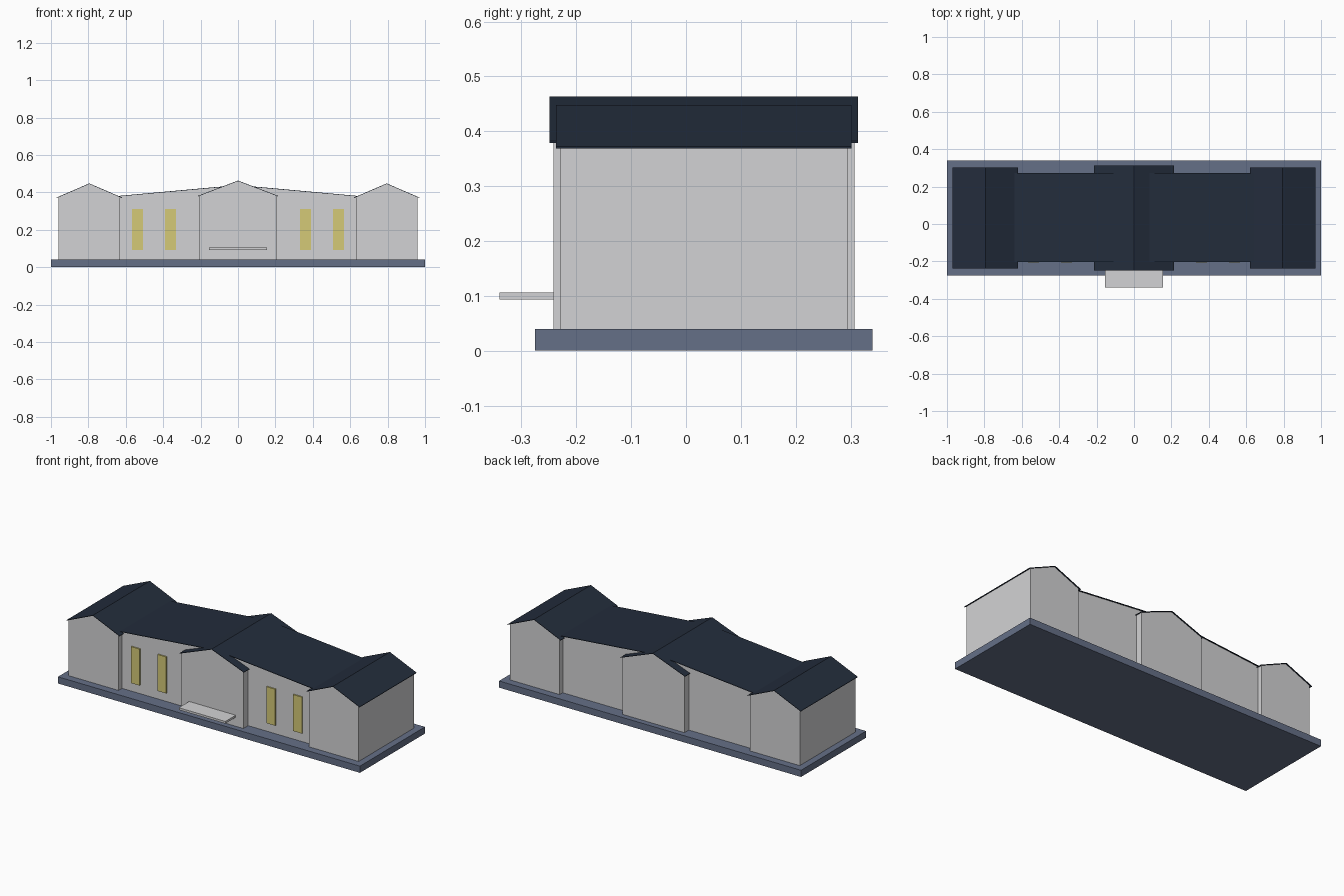
import bpy

cube = bpy.data.objects.get("Cube")
if cube:
    bpy.data.objects.remove(cube, do_unlink=True)


def material(name, rgb):
    mat = bpy.data.materials.new(name)
    mat.use_nodes = True
    mat.diffuse_color = (*rgb, 1)
    mat.node_tree.nodes["Principled BSDF"].inputs["Base Color"].default_value = (*rgb, 1)
    return mat


WALL = material("pale grey wall", (0.65, 0.65, 0.66))
ROOF = material("dark slate roof", (0.017, 0.026, 0.045))
BASE = material("blue grey plinth", (0.13, 0.16, 0.245))
GLASS = material("yellow window", (0.66, 0.59, 0.185))


def extrude_profile(name, profile, y0, y1, mat):
    """Extrude a counter-clockwise x-z outline from y0 (front) to y1 (back)."""
    n = len(profile)
    verts = [(x, y, z) for y in (y0, y1) for x, z in profile]
    faces = [tuple(range(n)), tuple(range(2 * n - 1, n - 1, -1))]
    faces += [(i, i + n, (i + 1) % n + n, (i + 1) % n) for i in range(n)]
    mesh = bpy.data.meshes.new(name)
    mesh.from_pydata(verts, [], faces)
    mesh.materials.append(mat)
    obj = bpy.data.objects.new(name, mesh)
    bpy.context.collection.objects.link(obj)
    return obj


def box(name, x0, x1, y0, y1, z0, z1, mat):
    return extrude_profile(name, [(x0, z0), (x1, z0), (x1, z1), (x0, z1)], y0, y1, mat)


def gabled_block(name, x, half, roof_half, ridge, eave, y0, y1, lip=0.007):
    """Gable-ended walls with a thin folded roof sheet overhanging all round."""
    slope = (ridge - eave) / roof_half
    top = ridge - slope * half
    extrude_profile(name + "_walls", [
        (x - half, FLOOR), (x + half, FLOOR), (x + half, top), (x, ridge), (x - half, top),
    ], y0, y1, WALL)
    t = 0.003
    extrude_profile(name + "_roof", [
        (x - roof_half, eave), (x, ridge), (x + roof_half, eave),
        (x + roof_half, eave + t), (x, ridge + t), (x - roof_half, eave + t),
    ], y0 - lip, y1 + lip, ROOF)


FLOOR = 0.04
LINK_FRONT = -0.197

# Plinth
box("plinth", -1, 1, -0.275, 0.34, 0, FLOOR, BASE)

# Building volumes
gabled_block("link", 0, 0.64, 0.64, 0.436, 0.378, LINK_FRONT, 0.266)
gabled_block("centre", 0, 0.205, 0.213, 0.46, 0.379, -0.242, 0.307)
for side, s in (("left", 1), ("right", -1)):
    gabled_block(side + "_wing", s * 0.795, 0.165, 0.176, 0.445, 0.369, -0.23, 0.295)

    # Front windows
    for label, wx in (("inner", 0.361), ("outer", 0.537)):
        box(f"{side}_{label}_window", s * wx - 0.029, s * wx + 0.029,
            LINK_FRONT - 0.008, LINK_FRONT, 0.092, 0.31, GLASS)

# Entrance slab
box("entrance_slab", -0.154, 0.154, -0.34, -0.24, 0.093, 0.106, WALL)
